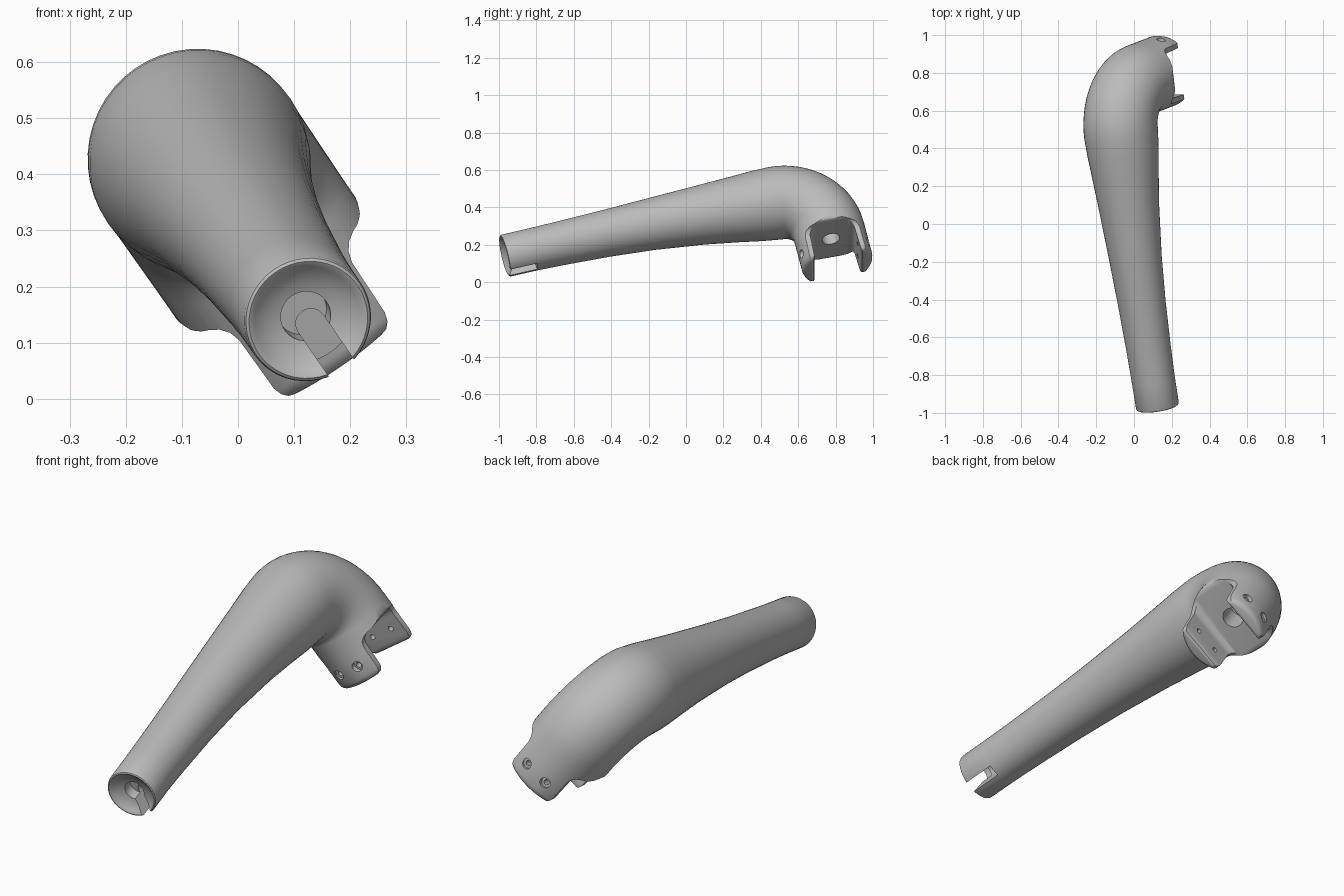
import bpy, bmesh
from math import sin, cos, pi, radians
from mathutils import Matrix, Vector

cube = bpy.data.objects.get("Cube")
if cube:
    bpy.data.objects.remove(cube, do_unlink=True)

SEG = 48
TILT = radians(12.3)                       # lean of the mounting foot
ROLL = Matrix.Rotation(radians(-34.5), 4, 'Y') @ Matrix.Translation((0.183, 0, 0))
FOOT = Matrix.Translation((0, 0.775, 0.155)) @ Matrix.Rotation(TILT, 4, 'X')

grey = bpy.data.materials.new("grey_plastic")
grey.use_nodes = True
colour = (0.5, 0.5, 0.5, 1)
grey.diffuse_color = colour
grey.node_tree.nodes["Principled BSDF"].inputs["Base Color"].default_value = colour


def add_object(name, bm):
    bmesh.ops.recalc_face_normals(bm, faces=bm.faces)
    if bm.calc_volume(signed=True) < 0:
        bmesh.ops.reverse_faces(bm, faces=bm.faces)
    mesh = bpy.data.meshes.new(name)
    bm.to_mesh(mesh)
    bm.free()
    ob = bpy.data.objects.new(name, mesh)
    bpy.context.collection.objects.link(ob)
    mesh.materials.append(grey)
    return ob


def swept_tube(name, rings):
    """Closed solid through rings of (centre, direction, radius)."""
    bm = bmesh.new()
    loops = []
    for c, d, r in rings:
        up = Vector((0, -d.z, d.y))
        loops.append([bm.verts.new(c + r * (Vector((cos(a), 0, 0)) + up * sin(a)))
                      for a in (2 * pi * i / SEG for i in range(SEG))])
    for a, b in zip(loops, loops[1:]):
        for i in range(SEG):
            j = (i + 1) % SEG
            bm.faces.new((a[i], a[j], b[j], b[i]))
    bm.faces.new(loops[0])
    bm.faces.new(loops[-1])
    return add_object(name, bm)


def prism(points, place, half, matrix):
    """Extrude a 2D outline; place(p, q, t) puts it in space."""
    bm = bmesh.new()
    ends = [[bm.verts.new(place(p, q, t)) for p, q in points] for t in (-half, half)]
    bm.faces.new(ends[0])
    bm.faces.new(reversed(ends[1]))
    for i in range(len(points)):
        j = (i + 1) % len(points)
        bm.faces.new((ends[0][j], ends[0][i], ends[1][i], ends[1][j]))
    bm.transform(matrix)
    return add_object("cutter", bm)


def rod(radius, depth, matrix):
    bm = bmesh.new()
    bmesh.ops.create_cone(bm, cap_ends=True, segments=20, radius1=radius,
                          radius2=radius, depth=depth, matrix=matrix)
    return add_object("cutter", bm)


def cut(target, cutter):
    mod = target.modifiers.new("cut", 'BOOLEAN')
    mod.operation, mod.solver, mod.object = 'DIFFERENCE', 'EXACT', cutter
    bpy.ops.object.modifier_apply(modifier=mod.name)
    bpy.data.objects.remove(cutter, do_unlink=True)


# Arm centre line: y, height, radius
stations = [(-0.97, 0.045, 0.1145), (-0.82, 0.087, 0.115), (-0.67, 0.127, 0.118),
            (-0.43, 0.19, 0.126), (-0.19, 0.25, 0.139), (0.075, 0.309, 0.159),
            (0.25, 0.344, 0.176), (0.38, 0.369, 0.19)]
centres = [Vector((0, y, z)) for y, z, r in stations]
fwd, up = Vector((0, cos(TILT), sin(TILT))), Vector((0, -sin(TILT), cos(TILT)))
bend = FOOT.translation + 0.05 * up - 0.24 * fwd
tip_dir = (centres[1] - centres[0]).normalized()

# Socket funnel and rim, from the inside out
rings = [(centres[0] + d * tip_dir, tip_dir, r) for d, r in
         [(0.08, 0.045), (0.03, 0.045), (0.026, 0.062), (0.018, 0.08),
          (0.008, 0.095), (0.002, 0.102), (0, 0.107), (0.003, 0.112), (0.01, 0.1145)]]
for i in range(1, len(stations)):
    ahead = centres[min(i + 1, len(stations) - 1)]
    rings.append((centres[i], (ahead - centres[i - 1]).normalized(), stations[i][2]))
# Elbow
for i in range(17):
    a = pi / 2 * i / 16
    rings.append((bend + 0.24 * (up * cos(a) + fwd * sin(a)),
                  fwd * cos(a) - up * sin(a), 0.197 - 0.004 * i / 16))
# Straight foot with a rounded end
for d, r in [(0.07, 0.193), (0.152, 0.193), (0.167, 0.189), (0.175, 0.182), (0.179, 0.172)]:
    rings.append((FOOT.translation - d * up, -up, r))

arm = swept_tube("curved_arm", rings)
bpy.context.view_layer.objects.active = arm
arm.select_set(True)

# Channel between the two flanges
half = [(0.142, -0.2), (0.142, -0.18), (0.132, -0.175), (0.126, -0.162), (0.122, -0.05)]
half += [(0.082 + 0.04 * cos(a), -0.04 + 0.04 * sin(a))
         for a in (pi / 2 * i / 6 for i in range(7))]
channel = half + [(-p, q) for p, q in reversed(half)]
cut(arm, prism(channel, lambda p, q, t: (t, p, q), 0.4, FOOT))

# Shoulders that narrow the flanges, with rounded rim and corners
side = [(0.3, 0.05), (0.2, 0.04), (0.191, 0.02), (0.183, 0.007), (0.17, 0.001),
        (0.155, -0.001), (0.14, -0.007), (0.128, -0.02), (0.122, -0.04), (0.12, -0.147),
        (0.115, -0.163), (0.106, -0.174), (0.09, -0.18), (0.09, -0.2), (0.3, -0.2)]
for m in (1, -1):
    cut(arm, prism([(m * p, q) for p, q in side], lambda p, q, t: (p, t, q), 0.26, FOOT))

# Cable hole in the foot
cut(arm, rod(0.048, 0.24, FOOT))

# Countersunk screw holes through both flanges
for sx in (-1, 1):
    for sy in (-1, 1):
        for radius, start in ((0.012, 0.1), (0.023, 0.169)):
            spot = Matrix.Translation((sx * 0.057, sy * (start + 0.1), -0.1))
            cut(arm, rod(radius, 0.2, FOOT @ spot @ Matrix.Rotation(pi / 2, 4, 'X')))

# Key slot in the underside of the socket
tip_up = Vector((0, -tip_dir.z, tip_dir.y))
w = 0.027
slot = [(w * cos(a), w * sin(a) - 0.03) for a in (pi * i / 8 for i in range(9))]
slot += [(-w, -0.2), (w, -0.2)]
cut(arm, prism(slot, lambda p, q, t: Vector((p, 0, 0)) + centres[0] + q * tip_up + t * tip_dir,
               0.15, Matrix.Identity(4)))

# Roll into place
arm.data.transform(ROLL)
bpy.ops.object.shade_smooth_by_angle(angle=radians(32))
